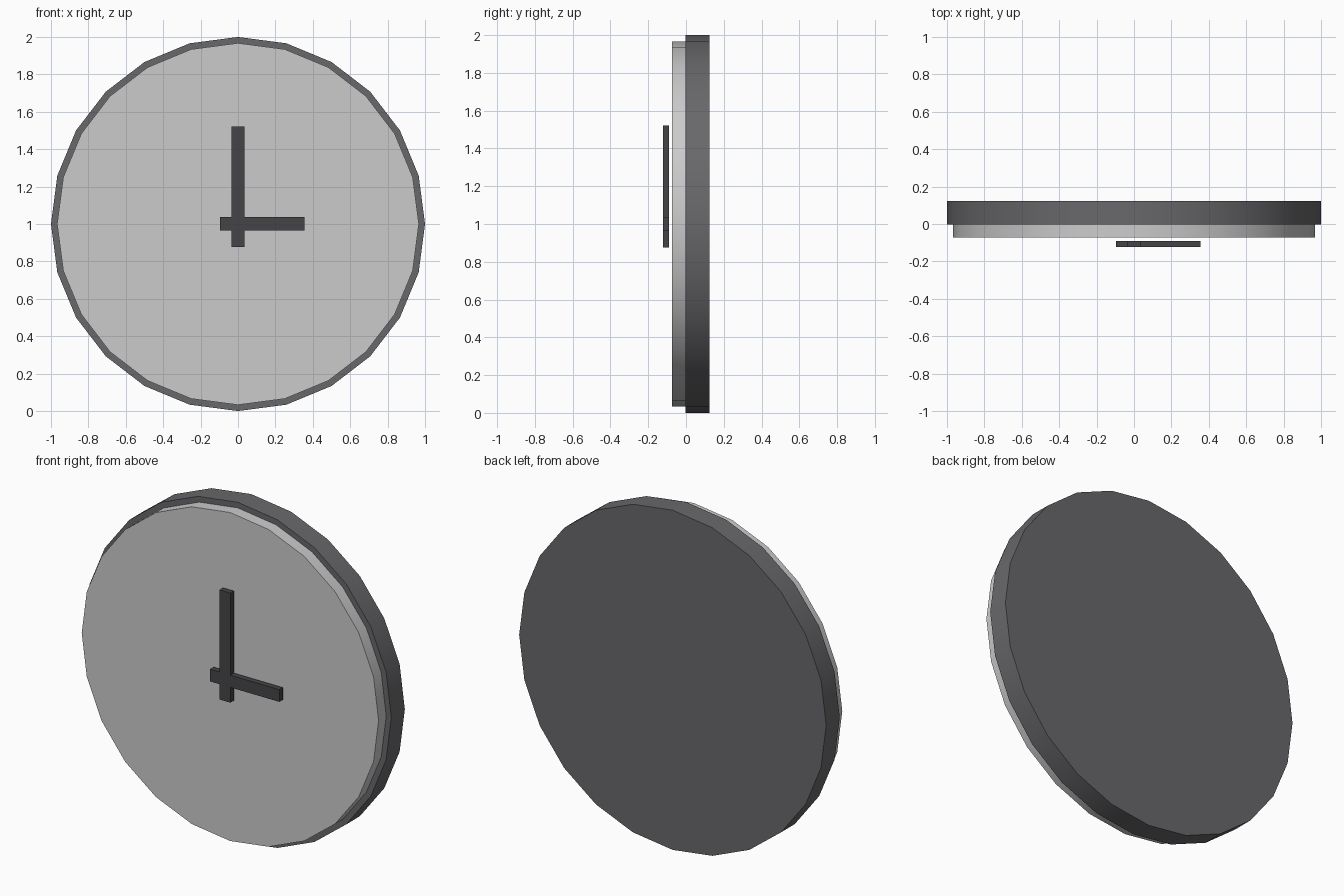
import bpy
import math

if "Cube" in bpy.data.objects:
    bpy.data.objects.remove(bpy.data.objects["Cube"])

CENTRE_Z = 1.0
SIDES = 24


def paint(obj, name, colour):
    mat = bpy.data.materials.get(name) or bpy.data.materials.new(name)
    mat.diffuse_color = (*colour, 1.0)
    mat.use_nodes = True
    mat.node_tree.nodes["Principled BSDF"].inputs["Base Color"].default_value = mat.diffuse_color
    obj.data.materials.append(mat)


def disc(name, radius, y_front, y_back):
    """Low-poly round disc facing -y, smooth rim with sharp edges."""
    bpy.ops.mesh.primitive_cylinder_add(
        vertices=SIDES, radius=radius, depth=y_back - y_front,
        location=(0, (y_front + y_back) / 2, CENTRE_Z),
        rotation=(math.pi / 2, 0, 0))
    obj = bpy.context.object
    obj.name = name
    bpy.ops.object.transform_apply(location=False, rotation=True, scale=True)
    bpy.ops.object.shade_smooth_by_angle(angle=math.radians(30))
    return obj


def bar(name, x, y, z):
    """Box from (min, max) ranges."""
    bpy.ops.mesh.primitive_cube_add(
        size=1, location=[(a + b) / 2 for a, b in (x, y, z)])
    obj = bpy.context.object
    obj.name = name
    obj.scale = [b - a for a, b in (x, y, z)]
    bpy.ops.object.transform_apply(location=False, rotation=False, scale=True)
    return obj


# Dark case at the back
case = disc("clock_case", 1.0, -0.002, 0.124)
paint(case, "dark_grey", (0.14, 0.14, 0.15))

# Lighter dial standing proud of the case
dial = disc("clock_dial", 0.967, -0.073, 0.0)
paint(dial, "light_grey", (0.75, 0.75, 0.75))

# Hands floating just in front of the dial, showing three o'clock
HAND_Y = (-0.123, -0.09)
minute = bar("minute_hand", (-0.036, 0.036), HAND_Y, (0.876, 1.521))
hour = bar("hour_hand", (-0.096, 0.355), HAND_Y, (0.966, 1.038))
for hand in (minute, hour):
    paint(hand, "black", (0.06, 0.06, 0.065))
